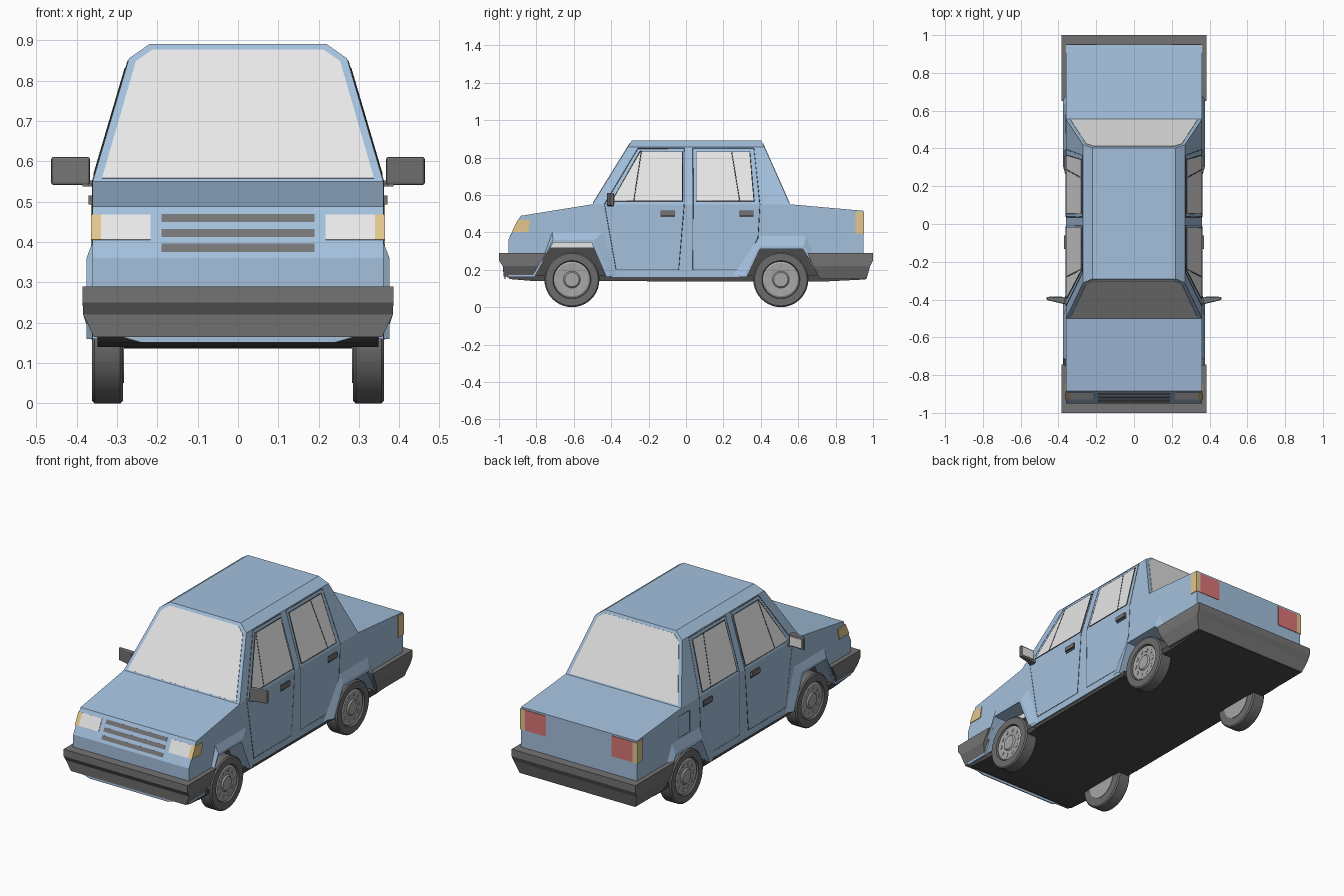
import bpy
import bmesh
from math import sin, cos, pi
from mathutils import Vector

cube = bpy.data.objects.get("Cube")
if cube:
    bpy.data.objects.remove(cube)


def material(name, r, g, b):
    m = bpy.data.materials.new(name)
    m.use_nodes = True
    m.diffuse_color = (r, g, b, 1)
    bsdf = next(n for n in m.node_tree.nodes if n.type == 'BSDF_PRINCIPLED')
    bsdf.inputs["Base Color"].default_value = (r, g, b, 1)
    return m


BLUE = material("blue paint", 0.37, 0.53, 0.72)
SEAM = material("dark blue seam", 0.09, 0.13, 0.18)
GLASS = material("pale glass", 0.80, 0.80, 0.80)
GREY = material("grey plastic", 0.175, 0.175, 0.175)
RUBBER = material("tyre rubber", 0.15, 0.15, 0.15)
BLACK = material("black trim", 0.07, 0.07, 0.07)
METAL = material("wheel metal", 0.38, 0.38, 0.38)
AMBER = material("amber lens", 0.76, 0.57, 0.27)
RED = material("red lens", 0.70, 0.18, 0.18)

SIDES = ((1, "left"), (-1, "right"))
BELT, HALF = 0.55, 0.36


def finish(name, bm, mat, smooth=False):
    bmesh.ops.recalc_face_normals(bm, faces=bm.faces[:])
    mesh = bpy.data.meshes.new(name)
    bm.to_mesh(mesh)
    bm.free()
    mesh.materials.append(mat)
    ob = bpy.data.objects.new(name, mesh)
    bpy.context.collection.objects.link(ob)
    if smooth:
        bpy.ops.object.select_all(action='DESELECT')
        ob.select_set(True)
        bpy.context.view_layer.objects.active = ob
        bpy.ops.object.shade_smooth_by_angle()
    return ob


def loft(name, rings, mat, smooth=False):
    """Skin closed rings of equal length and cap both ends."""
    bm = bmesh.new()
    loops = [[bm.verts.new(p) for p in ring] for ring in rings]
    for a, b in zip(loops, loops[1:]):
        for i in range(len(a)):
            j = (i + 1) % len(a)
            bm.faces.new((a[i], a[j], b[j], b[i]))
    bm.faces.new(loops[0])
    bm.faces.new(loops[-1])
    return finish(name, bm, mat, smooth)


def plate(name, pts, mat, thick=0.006):
    """Thin slab centred on a flat polygon."""
    pts = [Vector(p) for p in pts]
    n = (pts[1] - pts[0]).cross(pts[2] - pts[0]).normalized() * thick / 2
    return loft(name, [[p - n for p in pts], [p + n for p in pts]], mat)


def box(name, x, y, z, mat):
    return loft(name, [rect(x[0], x[1], y[0], y[1], h) for h in z], mat)


def rect(x0, x1, y0, y1, z):
    return [(x0, y0, z), (x1, y0, z), (x1, y1, z), (x0, y1, z)]


def seam(name, pts, mat=SEAM, closed=True, r=0.003):
    """Square-section strip along a path."""
    cu = bpy.data.curves.new(name, 'CURVE')
    cu.dimensions = '3D'
    cu.bevel_depth, cu.bevel_resolution = r, 0
    sp = cu.splines.new('POLY')
    sp.points.add(len(pts) - 1)
    for q, p in zip(sp.points, pts):
        q.co = (*p, 1)
    sp.use_cyclic_u = closed
    cu.materials.append(mat)
    ob = bpy.data.objects.new(name, cu)
    bpy.context.collection.objects.link(ob)


def on_side(s, pts, off=0.0):
    """Place (y, z) points on the body side, which leans in above the belt."""
    return [(s * (HALF - max(0, z - BELT) * 0.295 + off), y, z) for y, z in pts]


def on_nose(pts):
    return [(x, -0.95 + (z - 0.36) * 0.508, z) for x, z in pts]


# Lower body with wheel openings
front_arch = [(-0.81, 0.16), (-0.71, 0.345), (-0.505, 0.345), (-0.425, 0.16)]
rear_arch = [(0.325, 0.16), (0.395, 0.31), (0.625, 0.31), (0.71, 0.16)]
profile = ([(-0.95, 0.16)] + front_arch + rear_arch +
           [(0.95, 0.16), (0.95, 0.515), (0.555, BELT), (-0.5, BELT),
            (-0.885, 0.488), (-0.95, 0.36)])
loft("lower_body", [[(x, y, z) for y, z in profile] for x in (-HALF, HALF)], BLUE)

# Cabin with chamfered roof edges
loft("cabin", [rect(-HALF, HALF, -0.5, 0.555, BELT),
               rect(-0.27, 0.27, -0.312, 0.42, 0.855),
               rect(-0.22, 0.22, -0.29, 0.403, 0.89)], BLUE)

# Windscreen and rear window
screen = [(-0.337, 0.557), (0.337, 0.557), (0.253, 0.847), (0.212, 0.875),
          (-0.212, 0.875), (-0.253, 0.847)]
plate("windscreen", [(x, -0.5 + (z - BELT) * 0.617, z) for x, z in screen], GLASS)
plate("rear_window", [(x, 0.555 - (z - BELT) * 0.446, z) for x, z in screen], GLASS)

# Underside and front valance
floor = [(-0.965, 0.168), (-0.94, 0.15), (-0.82, 0.14), (0.72, 0.136), (0.96, 0.148),
         (0.96, 0.168)]
loft("underbody", [[(x, y, z) for y, z in floor] for x in (-0.348, 0.348)], BLACK)
box("sill", (-0.353, 0.353), (-0.40, 0.34), (0.142, 0.17), BLACK)
box("inner_chassis", (-0.27, 0.27), (-0.85, 0.75), (0.15, 0.36), BLACK)
plate("front_valance", [(-0.30, -0.968, 0.168), (0.30, -0.968, 0.168),
                        (0.24, -0.968, 0.151), (-0.24, -0.968, 0.151)], BLUE)

# Bumpers: height, half width, outer y, inner y
for name, d, levels in (
        ("front_bumper", -1, [(0.29, 0.385, 1.0, 0.745), (0.25, 0.385, 1.0, 0.77),
                              (0.22, 0.384, 0.98, 0.79), (0.165, 0.357, 0.975, 0.82)]),
        ("rear_bumper", 1, [(0.29, 0.385, 1.0, 0.65), (0.25, 0.385, 1.0, 0.665),
                            (0.22, 0.384, 0.985, 0.68), (0.15, 0.36, 0.965, 0.715)])):
    loft(name, [rect(-w, w, d * a, d * b, z) for z, w, a, b in levels], GREY)

# Grille bars
for z in (0.385, 0.422, 0.459):
    plate("grille_bar", on_nose([(-0.19, z - 0.01), (0.19, z - 0.01),
                                 (0.19, z + 0.01), (-0.19, z + 0.01)]), GREY, 0.003)

front_door = [(-0.435, 0.55), (-0.373, 0.2), (-0.04, 0.2), (-0.01, 0.55),
              (-0.01, 0.848), (-0.256, 0.848)]
rear_door = [(0.037, 0.2), (0.30, 0.2), (0.385, 0.37), (0.395, 0.55),
             (0.363, 0.848), (0.037, 0.848), (0.037, 0.55)]
front_window = [(-0.395, 0.567), (-0.02, 0.567), (-0.02, 0.83), (-0.245, 0.83)]
rear_window = [(0.055, 0.567), (0.363, 0.567), (0.34, 0.83), (0.055, 0.83)]
# Flares stop where they meet the bumpers
flares = {
    "front": ([(-0.765, 0.26), (-0.715, 0.40), (-0.445, 0.40), (-0.37, 0.17)],
              [(-0.77, 0.235)] + front_arch[1:]),
    "rear": ([(0.25, 0.17), (0.395, 0.38), (0.64, 0.38), (0.69, 0.27)],
             rear_arch[:3] + [(0.672, 0.235)])}

for s, side in SIDES:
    # Doors, side windows and handles
    for name, door, glass, bar, hy in (
            ("front", front_door, front_window, ((-0.24, 0.83), (-0.28, 0.567)), -0.097),
            ("rear", rear_door, rear_window, ((0.245, 0.83), (0.288, 0.567)), 0.323)):
        tag = f"{side}_{name}"
        seam(tag + "_door_seam", on_side(s, door, -0.001))
        plate(tag + "_window", on_side(s, glass), GLASS, 0.004)
        seam(tag + "_window_trim", on_side(s, glass), BLACK, r=0.004)
        seam(tag + "_window_divider", on_side(s, bar, 0.001), BLACK, closed=False)
        plate(tag + "_handle_recess", on_side(s, [(hy - 0.038, 0.482), (hy + 0.038, 0.482),
              (hy + 0.038, 0.518), (hy - 0.038, 0.518)], -0.001), BLACK)
        box(tag + "_handle", sorted((s * 0.36, s * 0.37)), (hy - 0.036, hy + 0.036),
            (0.493, 0.515), GREY)

    # Wheel arch flares: sloping shoulder, lip, and return to the opening
    for name, (outer, inner) in flares.items():
        bm = bmesh.new()
        mid = [(a * 0.25 + c * 0.75, b * 0.25 + d * 0.75)
               for (a, b), (c, d) in zip(outer, inner)]
        rows = [[bm.verts.new(p) for p in on_side(s, pts, off)]
                for pts, off in ((outer, 0.0), (mid, 0.016), (inner, 0.016), (inner, -0.06))]
        for a, b in zip(rows, rows[1:]):
            for i in range(3):
                bm.faces.new((a[i], a[i + 1], b[i + 1], b[i]))
        finish(f"{side}_{name}_arch_flare", bm, BLUE)
    plate(f"{side}_front_well_liner", [(s * 0.276, y, z) for y, z in
          ((-0.73, 0.315), (-0.49, 0.315), (-0.505, 0.345), (-0.71, 0.345))], GLASS)

    # Head and tail lights with wraparound indicators
    for name, x0, x1, mat in (("headlight", 0.217, 0.34, GLASS),
                              ("front_indicator", 0.34, 0.364, AMBER)):
        plate(f"{side}_{name}", on_nose([(s * x0, 0.405), (s * x1, 0.405),
                                         (s * x1, 0.467), (s * x0, 0.467)]), mat)
    plate(f"{side}_front_side_indicator", on_side(s, [(-0.929, 0.403), (-0.843, 0.403),
          (-0.832, 0.464), (-0.896, 0.467)], 0.001), AMBER)
    for name, x0, x1, mat in (("tail_light", 0.205, 0.335, RED),
                              ("rear_indicator", 0.335, 0.364, AMBER)):
        plate(f"{side}_{name}", [(s * x0, 0.95, 0.39), (s * x1, 0.95, 0.39),
                                 (s * x1, 0.95, 0.505), (s * x0, 0.95, 0.505)], mat)
    plate(f"{side}_rear_side_indicator", on_side(s, [(0.905, 0.39), (0.952, 0.39),
          (0.952, 0.508), (0.905, 0.512)], 0.001), AMBER)

    # Door mirror, its front face raked back towards the tip
    shell = loft(f"{side}_mirror", [[(s * x, y, z) for x, y in
                 ((0.367, -0.425), (0.463, -0.402), (0.463, -0.385), (0.367, -0.388))]
                 for z in (0.541, 0.611)], GREY)
    bev = shell.modifiers.new("rounding", 'BEVEL')
    bev.width, bev.segments = 0.006, 2
    plate(f"{side}_mirror_glass", [(s * x, -0.386, z) for x, z in
          ((0.38, 0.552), (0.451, 0.552), (0.451, 0.60), (0.38, 0.60))], GLASS)
    box(f"{side}_mirror_arm", sorted((s * 0.345, s * 0.385)), (-0.42, -0.388),
        (0.538, 0.552), GREY)

    # Wheels
    for name, wy in (("front", -0.61), ("rear", 0.507)):
        def lathe(part, prof, mat, n=40):
            rings = [[(s * x, wy + r * cos(2 * pi * i / n), 0.147 + r * sin(2 * pi * i / n))
                      for i in range(n)] for x, r in prof]
            loft(f"{side}_{name}_{part}", rings, mat, True)
        lathe("tyre", [(0.285, 0.10), (0.285, 0.140), (0.292, 0.147), (0.355, 0.147),
                       (0.362, 0.140), (0.362, 0.102), (0.35, 0.098)], RUBBER)
        lathe("rim", [(0.282, 0.096), (0.354, 0.096), (0.358, 0.088), (0.354, 0.045),
                      (0.361, 0.038), (0.361, 0.02)], METAL)
        for k in range(10):
            a = 2 * pi * k / 10
            cy, cz = wy + 0.071 * cos(a), 0.147 + 0.071 * sin(a)
            plate(f"{side}_{name}_rim_boss", [(s * 0.3565, cy + 0.012 * cos(t * pi / 4),
                  cz + 0.012 * sin(t * pi / 4)) for t in range(8)], METAL, 0.004)

# Fuel flap
seam("fuel_flap_seam", on_side(-1, [(0.48, 0.39), (0.58, 0.39), (0.58, 0.51), (0.48, 0.51)],
                               -0.001))
